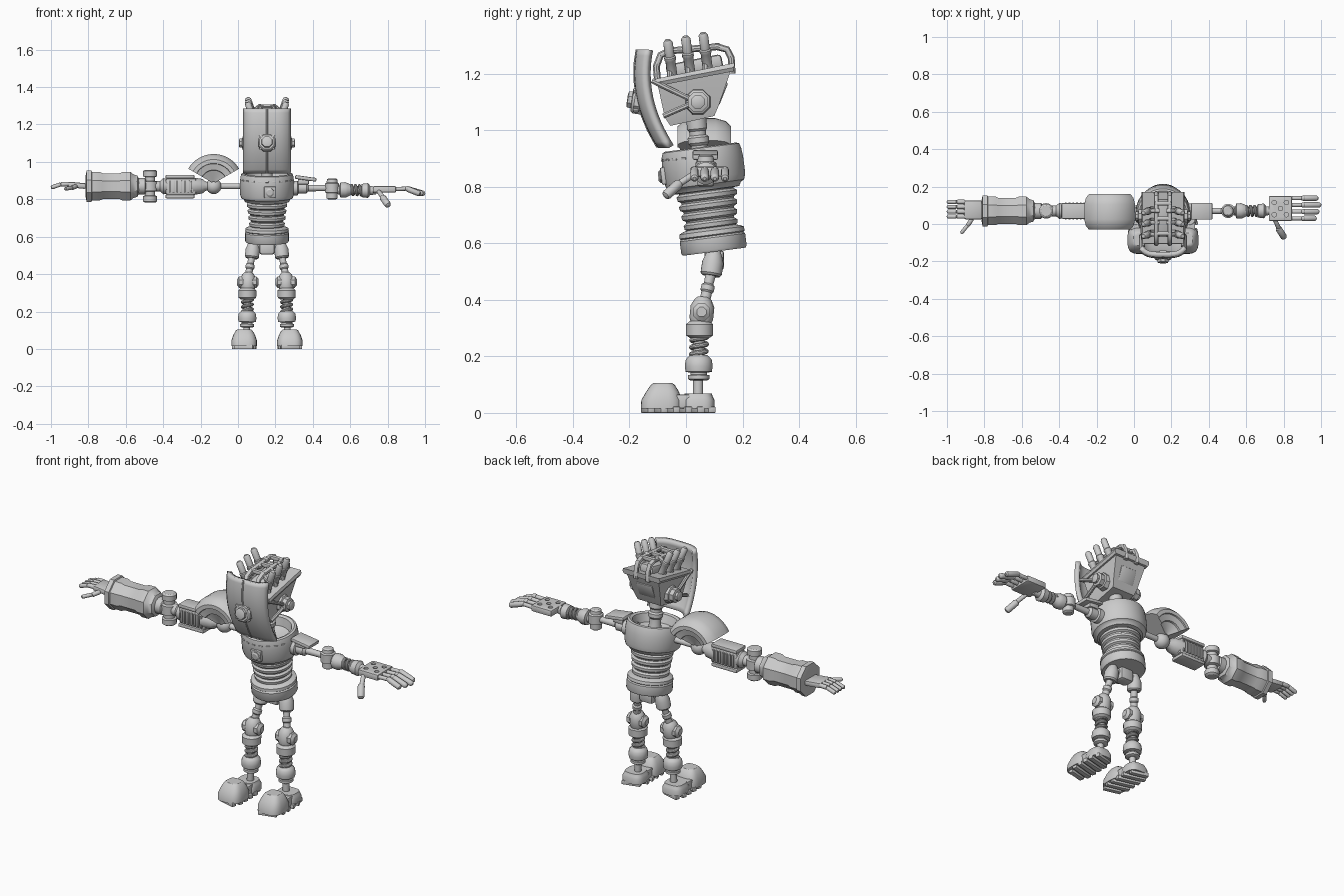
import bpy, bmesh, math
from mathutils import Vector, Matrix

cube = bpy.data.objects.get("Cube")
if cube:
    bpy.data.objects.remove(cube)

metal = bpy.data.materials.new("plain grey metal")
metal.use_nodes = True
GREY = (0.6, 0.6, 0.6, 1)
metal.diffuse_color = GREY
metal.node_tree.nodes["Principled BSDF"].inputs["Base Color"].default_value = GREY
CX = 0.155          # body centre line
AY, AZ = 0.07, 0.87  # arm axis
parts = []


def finish(name, bm):
    bmesh.ops.recalc_face_normals(bm, faces=bm.faces)
    me = bpy.data.meshes.new(name)
    bm.to_mesh(me)
    bm.free()
    me.materials.append(metal)
    ob = bpy.data.objects.new(name, me)
    bpy.context.collection.objects.link(ob)
    parts.append(ob)
    return ob


def skin(name, rings):
    """Bridge equal closed rings and cap both ends."""
    bm = bmesh.new()
    loops = [[bm.verts.new(p) for p in ring] for ring in rings]
    n = len(loops[0])
    for a, b in zip(loops, loops[1:]):
        for i in range(n):
            bm.faces.new((a[i], a[(i + 1) % n], b[(i + 1) % n], b[i]))
    bm.faces.new(loops[0])
    bm.faces.new(loops[-1])
    return finish(name, bm)


def turn(name, a, b, profile, n=20):
    """Turned part from a to b; profile is (fraction, radius)."""
    a, b = Vector(a), Vector(b)
    q = (b - a).to_track_quat('Z', 'Y')
    angles = [math.tau * (i + 0.5) / n for i in range(n)]
    return skin(name, [[a.lerp(b, t) + q @ Vector((r * math.cos(w), r * math.sin(w), 0))
                        for w in angles] for t, r in profile])


def rod(name, a, b, r, n=16):
    return turn(name, a, b, [(0, r), (1, r)], n)


def capsule(name, a, b, r, n=14):
    return turn(name, a, b, [(0, .4 * r), (.06, .85 * r), (.15, r), (.85, r), (.94, .85 * r), (1, .4 * r)], n)


def ball(name, c, r):
    steps = [math.pi * (i + .15) / 12.3 for i in range(13)]
    c = Vector(c)
    up = Vector((0, 0, r))
    return turn(name, c - up, c + up, [((1 - math.cos(s)) / 2, r * math.sin(s)) for s in steps])


def box(name, c, size, rot=(0, 0, 0), bevel=0.006):
    bm = bmesh.new()
    bmesh.ops.create_cube(bm, size=1)
    bmesh.ops.scale(bm, vec=size, verts=bm.verts)
    if bevel:
        bmesh.ops.bevel(bm, geom=bm.edges[:], offset=bevel, segments=2, affect='EDGES', profile=.5)
    ob = finish(name, bm)
    ob.location, ob.rotation_euler = c, rot
    return ob


def tube(name, pts, r):
    """Smooth tube through points."""
    cu = bpy.data.curves.new(name, 'CURVE')
    cu.dimensions, cu.bevel_depth, cu.bevel_resolution, cu.use_fill_caps = '3D', r, 3, True
    sp = cu.splines.new('POLY')
    sp.points.add(len(pts) - 1)
    for p, co in zip(sp.points, pts):
        p.co = (*co, 1)
    tmp = bpy.data.objects.new(name + " path", cu)
    bpy.context.collection.objects.link(tmp)
    bm = bmesh.new()
    bm.from_mesh(tmp.to_mesh())
    bpy.data.objects.remove(tmp)
    return finish(name, bm)


def spring(name, a, b, radius, r, coils):
    a, b = Vector(a), Vector(b)
    q = (b - a).to_track_quat('Z', 'Y')
    n = coils * 16
    tube(name, [a.lerp(b, i / n) + q @ Vector((radius * math.cos(i * math.tau / 16),
                radius * math.sin(i * math.tau / 16), 0)) for i in range(n + 1)], r)


def oval(z, c, rx, ry, n=32):
    """Rounded rectangle ring at height z."""
    out = []
    for i in range(n):
        s, k = math.sin(math.tau * i / n), math.cos(math.tau * i / n)
        out.append((c[0] + rx * math.copysign(abs(k) ** .65, k), c[1] + ry * math.copysign(abs(s) ** .65, s), z))
    return out


# Legs and feet
for side, s in (("right", -1), ("left", 1)):
    def at(off, y, z):
        return (CX + s * off, y, z)
    foot = at(.122, 0, 0)[0]
    skin(side + "_toe_cap", [oval(z, (foot, y), rx, ry) for z, y, rx, ry in
         [(.015, -.087, .068, .073), (.045, -.086, .068, .072), (.075, -.083, .058, .058),
          (.098, -.082, .045, .043), (.105, -.082, .036, .034)]])
    skin(side + "_heel", [oval(z, (foot, .043), rx, ry) for z, rx, ry in
         [(.015, .06, .058), (.045, .06, .058), (.055, .055, .053), (.068, .05, .048)]])
    box(side + "_foot_bridge", (foot, -.01, .04), (.1, .06, .05))
    for i in range(6):
        w = .1 if i in (0, 5) else .13
        box(side + "_tread", (foot, -.135 + i * .043, .011), (w, .026, .022), (0, 0, s * .25), .003)
    rod(side + "_ankle", at(.11, .043, .06), at(.108, .043, .125), .018)
    turn(side + "_shin_cup", at(.107, .045, .115), at(.105, .045, .205),
         [(0, .03), (.05, .038), (.2, .038), (.22, .03), (.3, .03), (.34, .047), (.55, .05), (.8, .047), (.9, .04), (1, .03)])
    rod(side + "_shin_core", at(.105, .045, .19), at(.105, .047, .29), .02)
    spring(side + "_shin_spring", at(.105, .045, .2), at(.105, .047, .275), .026, .009, 3)
    turn(side + "_knee_cup", at(.105, .048, .265), at(.105, .048, .325),
         [(0, .035), (.15, .048), (.8, .049), (1, .035)])
    turn(side + "_knee_bracket", at(.103, .052, .315), at(.1, .062, .41),
         [(0, .035), (.2, .042), (.65, .042), (.9, .03), (1, .02)], 12)
    turn(side + "_knee_bolt", at(.045, .055, .357), at(.16, .055, .357),
         [(0, .018), (.05, .025), (.1, .033), (.9, .033), (.95, .025), (1, .018)], 8)
    turn(side + "_thigh", at(.1, .065, .39), at(.078, .092, .51),
         [(0, .019), (.3, .019), (.35, .024), (.5, .024), (.55, .017), (1, .02)])
    turn(side + "_hip_cap", at(.082, .088, .485), at(.07, .102, .58),
         [(0, .032), (.08, .038), (.5, .038), (.75, .03), (1, .018)])

# Pelvis and hip axle
box("pelvis", (CX, .1, .54), (.08, .07, .07), bevel=.012)
rod("hip_axle", (CX - .08, .1, .55), (CX + .08, .1, .55), .02)

# Torso: belt, bellows and chest bowl on one leaning axis
LEAN = Vector((0, -.13, 1))
BASE = Vector((CX, .1, .57))


def torso(name, profile):
    turn(name, BASE, BASE + LEAN, profile, 40)


torso("waist_belt", [(.0, .085), (.0, .112), (.008, .117), (.05, .117), (.056, .112), (.06, .117), (.075, .115),
                     (.082, .1), (.086, .085)])
wave = []
for i in range(4):
    t, r = .083 + i * .034, .083 + i * .004
    wave += [(t, r), (t + .006, r + .011), (t + .02, r + .013), (t + .028, r + .002)]
torso("bellows", wave + [(.225, .1), (.235, .1)])
torso("chest", [(.215, .09), (.218, .118), (.232, .126), (.238, .138), (.26, .145), (.32, .145), (.35, .142),
                (.366, .137), (.37, .127), (.364, .113), (.32, .1), (.3, .06), (.298, .01)])
box("chest_plate", (CX + .015, -.079, .838), (.062, .02, .062), (.13, 0, 0))
turn("chest_dial", (CX + .015, -.07, .838), (CX + .015, -.098, .835), [(0, .024), (.8, .024), (1, .016)], 8)
for k in range(-4, 5):
    w = k * .27
    box("chest_rivet", (CX + .143 * math.sin(w), .06 - .143 * math.cos(w), .905 - .013 * math.cos(w)),
        (.02, .012, .007), (0, 0, w), .002)

# Neck
turn("neck", (CX, .055, .86), (CX, .035, 1.05),
     [(0, .04), (.3, .03), (.45, .03), (.5, .038), (.6, .038), (.64, .03), (.72, .03), (.76, .036), (1, .036)])

# Head shell
def slab(front, back, hx):
    return [(CX - hx, *front), (CX + hx, *front), (CX + hx, *back), (CX - hx, *back)]


skin("head_shell", [slab((-.055, 1.015), (.1, 1.05), .07), slab((-.075, 1.045), (.115, 1.085), .08),
                    slab((-.1, 1.16), (.16, 1.215), .1)])
skin("head_rim", [slab((-.105, 1.155), (.168, 1.208), .108), slab((-.107, 1.168), (.17, 1.222), .115),
                  slab((-.105, 1.182), (.172, 1.238), .11)])
box("back_panel", (CX, .128, 1.13), (.1, .012, .085), (-.38, 0, 0))
box("crown_block", (CX, .03, 1.225), (.08, .2, .05), (.2, 0, 0), .012)
for s in (-1, 1):
    turn("ear_bolt", (CX + s * .07, .042, 1.1), (CX + s * .15, .042, 1.1),
         [(0, .05), (.4, .045), (.45, .038), (.75, .038), (.8, .026), (.95, .026), (1, .018)], 8)
    for y, z in ((-.12, 1.175), (-.08, 1.05)):
        rod("mask_strut", (CX + s * .105, y, z), (CX + s * .115, .035, 1.1), .01, 8)
    # Exhaust pipes and crown tubes
    for y in (-.055, .008, .07):
        z = 1.225 + .2 * y
        turn("exhaust_pipe", (CX + s * .055, y + .008, z - .03), (CX + s * .105, y - .01, z + .105),
             [(0, .018), (.45, .018), (.48, .021), (.55, .021), (.58, .017), (.93, .017), (1, .01)], 14)
        tube("feeder_tube", [(CX + s * x, y, z + h) for x, h in ((.02, .055), (.04, .06), (.058, .045), (.07, .02), (.072, -.03))], .012)
    tube("crown_tube", [(CX + s * .036, y, z) for y, z in
         [(-.1, 1.17), (-.105, 1.225), (-.09, 1.265), (-.06, 1.28), (.11, 1.295), (.145, 1.285), (.16, 1.255), (.163, 1.2)]], .013)
for y, z in ((-.05, 1.282), (.03, 1.288), (.11, 1.297)):
    box("crown_bar", (CX, y, z), (.09, .022, .022))

# Curved face mask with rounded sides
bm = bmesh.new()
NU, NV = 16, 16
grid = []
for v in range(NV + 1):
    z = .937 + .348 * v / NV
    y = -.183 + 1.2 * (z - 1.2) ** 2
    grid.append([bm.verts.new((CX + .128 * (2 * u / NU - 1), y + .04 * abs(2 * u / NU - 1) ** 4, z)) for u in range(NU + 1)])
for v in range(NV):
    for u in range(NU):
        bm.faces.new((grid[v][u], grid[v][u + 1], grid[v + 1][u + 1], grid[v + 1][u]))
mask = finish("face_mask", bm)
mod = mask.modifiers.new("thickness", 'SOLIDIFY')
mod.thickness, mod.offset = .026, -1
tube("mask_seam", [(CX, -.182 + 1.2 * (z - 1.2) ** 2, z) for z in (.94, 1.0, 1.06, 1.12, 1.18, 1.24, 1.284)], .005)
turn("mask_emblem", (CX, -.15, 1.1), (CX, -.208, 1.109),
     [(0, .05), (.55, .05), (.7, .042), (.72, .032), (.95, .03), (1, .022)], 8)
for k in range(4):
    w = math.pi * (k / 2 + .25)
    box("emblem_fin", (CX + .042 * math.cos(w), -.177, 1.105 + .042 * math.sin(w)), (.026, .02, .012), (0, -w, 0), .003)

# Right shoulder guard: fan swept about a front-to-back axis
fan = [(-.045, .01), (-.07, .07), (-.08, .072), (-.088, .105), (-.095, .107), (-.095, .128), (-.075, .147), (-.04, .157)]
fan += [(-y, r) for y, r in reversed(fan)]
skin("shoulder_guard", [[(-.13 + r * math.sin(w), AY - .005 + y, .885 + r * math.cos(w)) for y, r in fan]
                        for w in [math.radians(-60 + i * 7.5) for i in range(17)]])

# Right heavy arm
def arm(name, x0, x1, profile, n=20, z=AZ):
    return turn(name, (x0, AY, z), (x1, AY, z), profile, n)


arm("right_shoulder_rod", .06, -.13, [(0, .03), (.2, .03), (.22, .016), (1, .016)])
ball("right_shoulder_ball", (-.13, AY, AZ), .042)
arm("right_upper_arm_cone", -.13, -.25, [(0, .022), (.35, .025), (.5, .04), (1, .05)], 12)
box("right_upper_arm", (-.305, AY, .868), (.165, .075, .09), bevel=.012)
for s in (-1, 1):
    box("right_arm_rail", (-.31, AY, .868 + s * .053), (.155, .085, .02))
    for i in range(7):
        box("right_arm_rib", (-.365 + i * .02, AY + s * .04, .868), (.01, .012, .065), bevel=.002)
arm("right_elbow_link", -.38, -.56, [(0, .04), (.1, .045), (.2, .03), (.6, .03), (.65, .045), (1, .045)], 12)
turn("right_elbow_pin", (-.47, AY, .782), (-.47, AY, .958),
     [(0, .028), (.04, .038), (.2, .038), (.22, .028), (.34, .028), (.36, .042), (.64, .042), (.66, .028),
      (.78, .028), (.8, .038), (.96, .038), (1, .028)], 14)
arm("right_gauntlet", -.53, -.815,
    [(0, .045), (.03, .062), (.1, .068), (.16, .083), (.3, .083), (.36, .075), (.68, .075), (.74, .083), (.88, .083),
     (.89, .09), (.98, .09), (1, .06)], 8)
box("right_palm", (-.86, .075, .875), (.1, .1, .03), (0, .1, 0), .01)
for i in range(4):
    y = .04 + i * .026
    capsule("right_finger_base", (-.9, y, .882), (-.95, y, .88), .012)
    capsule("right_finger_tip", (-.945, y, .881), (-1.0, y, .862), .011)
capsule("right_thumb_base", (-.865, .03, .87), (-.89, -.01, .86), .012)
capsule("right_thumb_tip", (-.888, -.005, .862), (-.925, -.05, .855), .01)

# Left slim arm
box("left_shoulder_plate", (.362, .068, .912), (.115, .09, .02), (0, .14, 0))
box("left_shoulder_tab", (.35, .068, .895), (.06, .06, .03))
arm("left_shoulder_joint", .25, .48, [(0, .04), (.3, .04), (.32, .03), (.5, .03), (.55, .018), (1, .016)], 16, .86)
turn("left_elbow", (.503, AY, .8), (.503, AY, .912),
     [(0, .022), (.05, .03), (.3, .03), (.33, .038), (.75, .038), (.8, .03), (.95, .028), (1, .02)], 16)
arm("left_forearm_cup", .52, .61, [(0, .02), (.25, .025), (.3, .04), (.6, .042), (.75, .036), (1, .025)], 20, .85)
spring("left_forearm_spring", (.6, AY, .85), (.665, AY, .848), .025, .008, 3)
arm("left_wrist", .59, .74, [(0, .018), (.45, .018), (.48, .036), (.7, .04), (.78, .025), (1, .02)], 20, .847)
palm = box("left_palm", (.783, .083, .853), (.125, .135, .035), bevel=.008)
bm = bmesh.new()
for x, y in ((.75, .05), (.75, .115), (.783, .083), (.815, .05), (.815, .115)):
    bmesh.ops.create_cone(bm, cap_ends=True, segments=16, radius1=.012, radius2=.012, depth=.03,
                          matrix=Matrix.Translation((x, y, .875)))
holes = finish("palm_hole_cutter", bm)
holes.hide_render, holes.display_type = True, 'WIRE'
parts.remove(holes)
holes.hide_viewport = True
cut = palm.modifiers.new("holes", 'BOOLEAN')
cut.operation, cut.object = 'DIFFERENCE', holes
for i in range(4):
    y, tip = .03 + i * .036, (.975, .99, 1.0, .985)[i]
    capsule("left_finger_base", (.835, y, .855), (.905, y, .857), .011)
    ball("left_knuckle", (.905, y, .857), .014)
    capsule("left_finger_tip", (.9, y, .858), (tip, y, .828), .015)
capsule("left_thumb_base", (.75, .03, .845), (.775, -.025, .81), .012)
capsule("left_thumb_tip", (.77, -.02, .815), (.805, -.075, .765), .018)

# Soft shading with crisp edges
for ob in bpy.context.selected_objects:
    ob.select_set(False)
for ob in parts:
    ob.select_set(True)
bpy.context.view_layer.objects.active = parts[0]
bpy.ops.object.shade_smooth_by_angle(angle=math.radians(35))
